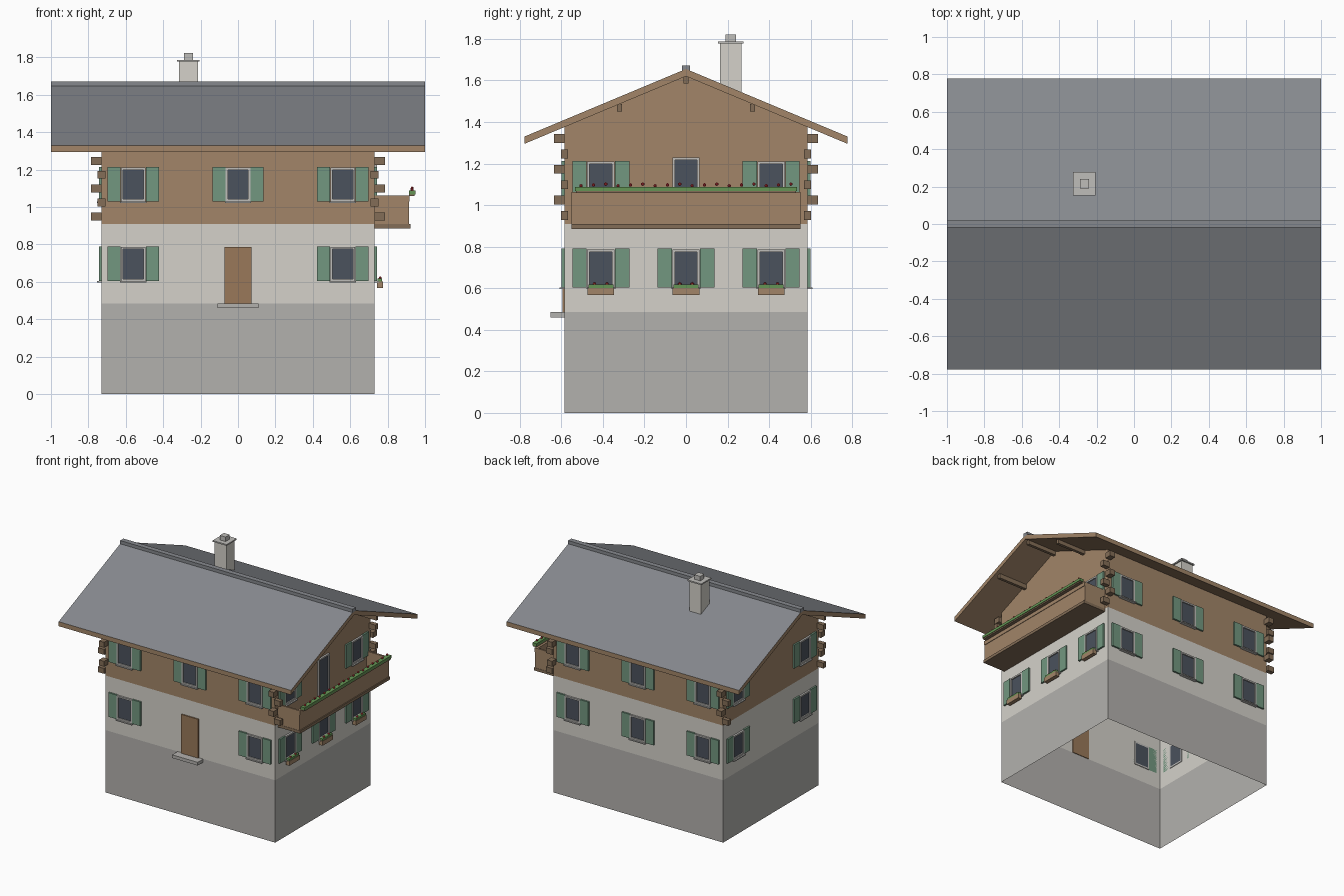
import bpy, bmesh
from mathutils import Matrix, Vector

if "Cube" in bpy.data.objects:
    bpy.data.objects.remove(bpy.data.objects["Cube"])

W, D = 0.73, 0.585                       # half width / half depth of the walls
Z_BASE, Z_WOOD = 0.485, 0.91
RIDGE, EAVE, EAVE_Y, THICK = 1.655, 1.33, 0.777, 0.035
SLOPE = (RIDGE - EAVE) / EAVE_Y

COLORS = {
    "stone": (0.45, 0.44, 0.42), "plaster": (0.66, 0.64, 0.59),
    "wood": (0.36, 0.235, 0.14), "dark_wood": (0.23, 0.155, 0.095),
    "door_wood": (0.32, 0.19, 0.10), "slate": (0.24, 0.25, 0.27),
    "glass": (0.07, 0.085, 0.11), "frame": (0.52, 0.51, 0.49),
    "shutter": (0.17, 0.31, 0.215), "leaf": (0.13, 0.30, 0.09),
    "petal": (0.6, 0.04, 0.05),
}
MATS = {}
for key, rgb in COLORS.items():
    MATS[key] = bpy.data.materials.new(key)
    MATS[key].diffuse_color = (*rgb, 1)

parts = {}                               # name -> (bmesh, material)


def part(name, mat):
    if name not in parts:
        parts[name] = (bmesh.new(), mat)
    return parts[name][0]


def box(name, mat, x, y, z, m=Matrix()):
    """Box from (min, max) ranges, optionally moved by a matrix."""
    c = Vector([(a[0] + a[1]) / 2 for a in (x, y, z)])
    s = [abs(a[1] - a[0]) for a in (x, y, z)]
    bmesh.ops.create_cube(part(name, mat), size=1,
                          matrix=m @ Matrix.Translation(c) @ Matrix.Diagonal((*s, 1)))


def ball(name, mat, p, r):
    bmesh.ops.create_icosphere(part(name, mat), subdivisions=1, radius=r,
                               matrix=Matrix.Translation(p))


def shell(name, mat, z0, z1):
    """Four open walls."""
    bm = part(name, mat)
    pts = [(-W, -D), (W, -D), (W, D), (-W, D)]
    lo = [bm.verts.new((*p, z0)) for p in pts]
    hi = [bm.verts.new((*p, z1)) for p in pts]
    for i in range(4):
        j = (i + 1) % 4
        bm.faces.new((lo[i], lo[j], hi[j], hi[i]))
    return bm, hi


# Walls: stone base, plaster storey, timber storey with gables
shell("foundation", "stone", 0, Z_BASE)
shell("plaster_walls", "plaster", Z_BASE, Z_WOOD)
peak = RIDGE - THICK
bm, hi = shell("timber_walls", "wood", Z_WOOD, peak - SLOPE * D)
for a, b, x in ((hi[1], hi[2], W), (hi[3], hi[0], -W)):
    bm.faces.new((a, b, bm.verts.new((x, 0, peak))))

# Roof: gable profile extruded along x, slate on the upper faces
bm = part("roof", "wood")
prof = [(-EAVE_Y, EAVE), (0, RIDGE), (EAVE_Y, EAVE),
        (EAVE_Y, EAVE - THICK), (0, peak), (-EAVE_Y, EAVE - THICK)]
ends = [[bm.verts.new((x, y, z)) for y, z in prof] for x in (-1, 1)]
for i in range(6):
    j = (i + 1) % 6
    f = bm.faces.new((ends[0][i], ends[0][j], ends[1][j], ends[1][i]))
    f.material_index = 1 if i < 2 else 0
for e in ends:
    bm.faces.new((e[0], e[1], e[4], e[5]))
    bm.faces.new((e[1], e[2], e[3], e[4]))
box("ridge_cap", "slate", (-1, 1), (-0.02, 0.02), (1.645, 1.672))

# Roof beams under the gable overhangs
for s in (-1, 1):
    for y in (-0.32, 0, 0.32):
        top = peak - SLOPE * abs(y)
        box("roof_beams", "dark_wood", (s * (W - 0.02), s * 0.975),
            (y - 0.011, y + 0.011), (top - 0.035, top))

# Chimney
box("chimney", "plaster", (-0.315, -0.215), (0.163, 0.267), (1.5, 1.777))
box("chimney_cap", "frame", (-0.325, -0.205), (0.153, 0.277), (1.777, 1.787))
box("chimney_pot", "frame", (-0.29, -0.24), (0.19, 0.24), (1.787, 1.822))

# Log ends alternating at each corner
for sx in (-1, 1):
    for sy in (-1, 1):
        for i in range(6):
            z = 0.95 + 0.074 * i
            zr = (z - 0.021, z + 0.021)
            if i % 2 == 0:
                box("log_ends", "dark_wood", (sx * W, sx * 0.785),
                    (sy * D - 0.017, sy * D + 0.017), zr)
            else:
                box("log_ends", "dark_wood", (sx * W - 0.022, sx * W + 0.022),
                    (sy * D, sy * 0.635), zr)


# Wall frames: local x runs along the wall, local -y points outwards
def wall(turns, dist):
    return Matrix.Rotation(turns * 1.5707963, 4, 'Z') @ Matrix.Translation((0, -dist, 0))


FRONT, RIGHT, BACK, LEFT = wall(0, D), wall(1, W), wall(2, D), wall(3, W)


def window(m, u, z0, z1, shutters=True):
    hw, t = 0.066, 0.012
    for s in (-1, 1):
        box("window_frames", "frame", (u + s * hw, u + s * (hw - t)), (-0.014, 0.005), (z0, z1), m)
        if shutters:
            box("shutters", "shutter", (u + s * 0.068, u + s * 0.137), (-0.013, 0),
                (z0, z1 + 0.003), m)
    for za in (z0, z1 - t):
        box("window_frames", "frame", (u - hw + t, u + hw - t), (-0.014, 0.005), (za, za + t), m)
    box("window_glass", "glass", (u - hw + t, u + hw - t), (-0.005, 0.005), (z0 + t, z1 - t), m)
    if shutters:
        box("window_sills", "frame", (u - 0.07, u + 0.07), (-0.024, 0), (z0 - 0.008, z0), m)


UP, LOW = (1.03, 1.21), (0.603, 0.787)
for u in (-0.56, 0, 0.56):
    window(FRONT, u, *UP)
    window(BACK, u, *UP)
    window(BACK, u, *LOW)
    if u:
        window(FRONT, u, *LOW)
for u in (-0.41, 0, 0.41):
    window(RIGHT, u, *LOW)
    if u:
        window(RIGHT, u, *UP)
        window(LEFT, u, *UP)
        window(LEFT, u, *LOW)
    # Flower boxes below the lower right windows
    box("flower_boxes", "wood", (u - 0.064, u + 0.064), (-0.044, -0.014), (0.567, 0.602), RIGHT)
    box("flower_box_leaves", "leaf", (u - 0.06, u + 0.06), (-0.041, -0.017), (0.602, 0.617), RIGHT)
    for k in (-0.03, 0.03):
        ball("flower_box_blooms", "petal", (W + 0.03, u + k, 0.62), 0.009)

# Front door with step, and balcony door
box("front_door", "door_wood", (-0.073, 0.073), (-0.01, 0.005), (Z_BASE, 0.787), FRONT)
box("door_step", "stone", (-0.11, 0.11), (-0.068, 0), (0.46, Z_BASE), FRONT)
window(RIGHT, 0, Z_WOOD, 1.228, shutters=False)

# Balcony: floor, three panels, handrail and flowers
box("balcony_floor", "dark_wood", (W, 0.922), (-0.552, 0.552), (0.886, 0.908))
box("balcony_front", "wood", (0.9, 0.914), (-0.55, 0.55), (0.908, 1.03))
box("balcony_rail", "wood", (0.896, 0.918), (-0.55, 0.55), (1.03, 1.062))
for s in (-1, 1):
    box("balcony_sides", "wood", (W, 0.9), (s * 0.55, s * 0.536), (0.908, 1.062))
box("balcony_planter", "dark_wood", (0.914, 0.944), (-0.53, 0.53), (1.058, 1.068))
box("balcony_leaves", "leaf", (0.914, 0.948), (-0.535, 0.535), (1.068, 1.088))
for i in range(18):
    ball("balcony_blooms", "petal",
         (0.931, -0.505 + 0.0594 * i, 1.093 + 0.004 * (i % 3)), 0.009)

# Turn the collected parts into objects
for name, (bm, mat) in parts.items():
    if name not in ("foundation", "plaster_walls", "timber_walls"):
        bmesh.ops.recalc_face_normals(bm, faces=bm.faces)
    mesh = bpy.data.meshes.new(name)
    bm.to_mesh(mesh)
    bm.free()
    mesh.materials.append(MATS[mat])
    if name == "roof":
        mesh.materials.append(MATS["slate"])
    bpy.context.collection.objects.link(bpy.data.objects.new(name, mesh))

for m in bpy.data.materials:
    if m.users and not m.is_grease_pencil:
        m.use_nodes = True
        m.node_tree.nodes["Principled BSDF"].inputs["Base Color"].default_value = m.diffuse_color
